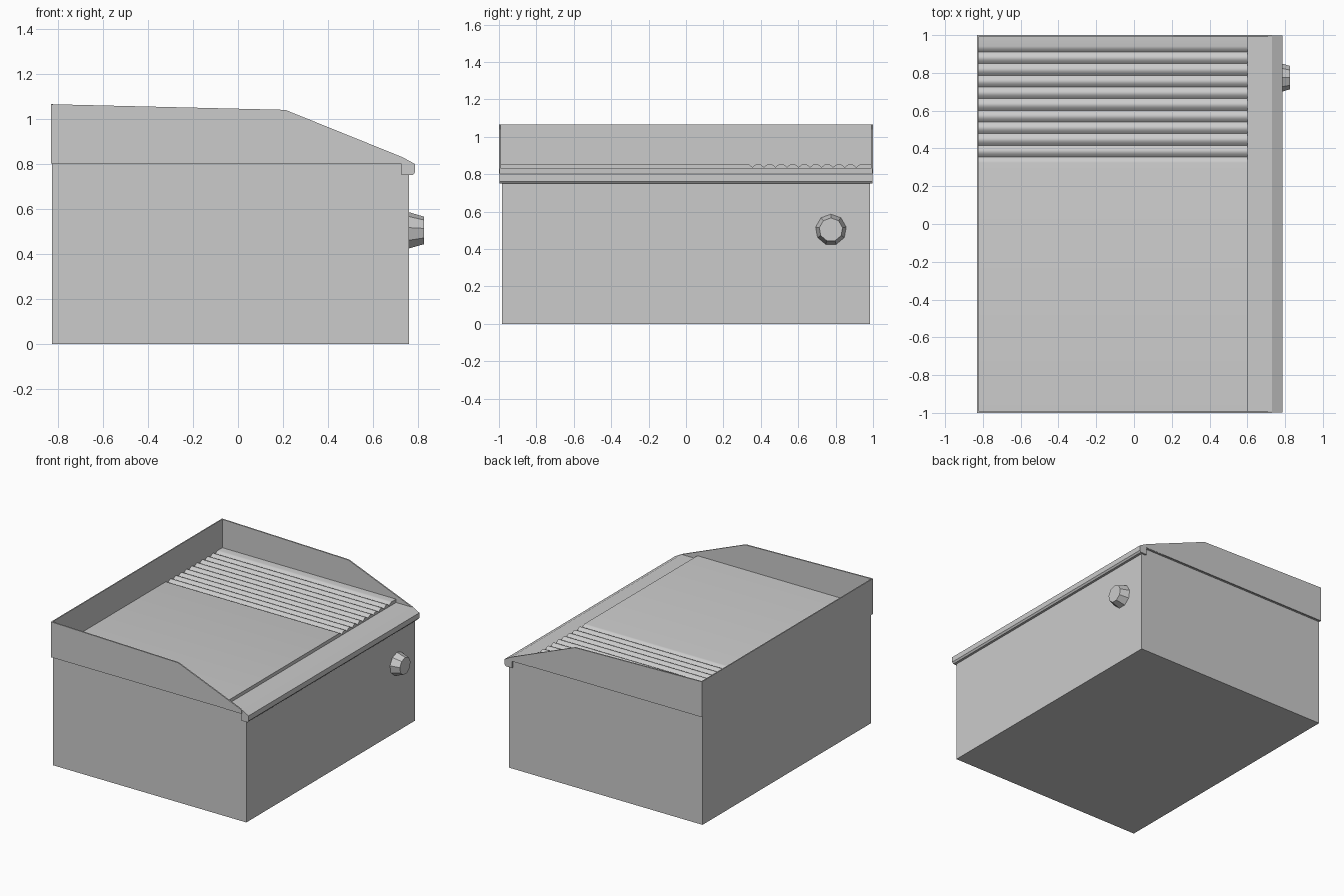
import bpy, bmesh, math
from mathutils import Matrix

if "Cube" in bpy.data.objects:
    bpy.data.objects.remove(bpy.data.objects["Cube"])


def new_object(name, bm):
    bmesh.ops.recalc_face_normals(bm, faces=bm.faces[:])
    mesh = bpy.data.meshes.new(name)
    bm.to_mesh(mesh)
    bm.free()
    obj = bpy.data.objects.new(name, mesh)
    bpy.context.collection.objects.link(obj)
    return obj


def box(name, x0, x1, y0, y1, z0, z1):
    bm = bmesh.new()
    m = Matrix.Translation(((x0 + x1) / 2, (y0 + y1) / 2, (z0 + z1) / 2))
    m = m @ Matrix.Diagonal((x1 - x0, y1 - y0, z1 - z0, 1))
    bmesh.ops.create_cube(bm, size=1, matrix=m)
    return new_object(name, bm)


def prism(name, points, offset):
    """Extrude a closed 3D outline along an offset vector."""
    bm = bmesh.new()
    face = bm.faces.new([bm.verts.new(p) for p in points])
    res = bmesh.ops.extrude_face_region(bm, geom=[face], use_keep_orig=True)
    verts = [g for g in res["geom"] if isinstance(g, bmesh.types.BMVert)]
    bmesh.ops.translate(bm, vec=offset, verts=verts)
    return new_object(name, bm)


# Main cabinet
box("cabinet", -0.825, 0.758, -0.985, 0.985, 0, 0.80)

# Splash guard: two tapered sides and a back
side = [(-0.83, 0.803), (-0.83, 1.065), (0.21, 1.04), (0.73, 0.83), (0.73, 0.803)]
for label, y, t in (("left", -1.0, 0.01), ("right", 1.0, -0.01)):
    prism(f"splash_guard_{label}", [(x, y, z) for x, z in side], (0, t, 0))
box("splash_guard_back", -0.83, -0.822, -0.99, 0.99, 0.803, 1.065)

# Front drip lip with a folded-down edge
lip = [(0.58, 0.80), (0.58, 0.83), (0.73, 0.83), (0.785, 0.80), (0.785, 0.762),
       (0.775, 0.75), (0.725, 0.75), (0.725, 0.80)]
prism("front_lip", [(x, -0.998, z) for x, z in lip], (0, 1.996, 0))

# Cooking plate: flat on the left, rounded ribs on the right
TOP, DEPTH, FIRST, PITCH, RIBS, STEPS = 0.855, 0.018, 0.355, 0.0617, 9, 8
profile = [(-0.99, 0.80), (-0.99, TOP), (FIRST - PITCH / 2, TOP)]
for i in range(1, (RIBS + 1) * STEPS):
    u = i / STEPS - 0.5
    y = FIRST + u * PITCH
    profile.append((y, TOP - DEPTH * (1 - abs(math.sin(math.pi * u)))))
profile += [(FIRST + (RIBS + 0.5) * PITCH, TOP), (0.99, TOP), (0.99, 0.80)]
plate = prism("cooking_plate", [(-0.824, y, z) for y, z in profile], (1.424, 0, 0))

# Control knob on the front edge
bm = bmesh.new()
spin = Matrix.Rotation(math.radians(90), 4, 'Y')
bmesh.ops.create_cone(bm, cap_ends=True, segments=9, radius1=0.084, radius2=0.063,
                      depth=0.07, matrix=Matrix.Translation((0.79, 0.775, 0.503)) @ spin
                      @ Matrix.Rotation(math.radians(90), 4, 'Z'))
new_object("control_knob", bm)

# Smooth ribs while keeping the valleys and borders crisp
bpy.ops.object.select_all(action='DESELECT')
plate.select_set(True)
bpy.context.view_layer.objects.active = plate
bpy.ops.object.shade_smooth_by_angle(angle=math.radians(30))
